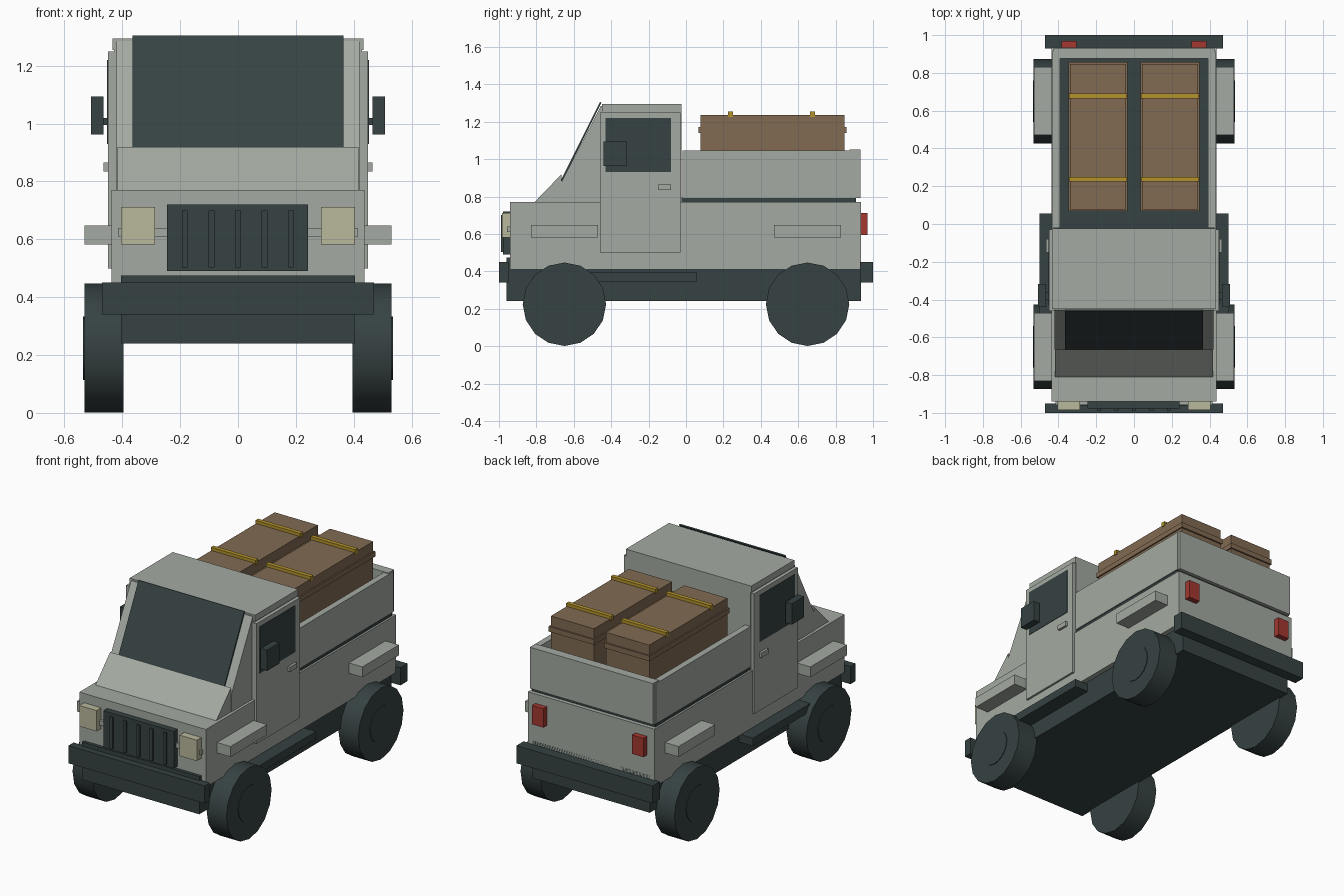
import bpy, bmesh, math
from mathutils import Matrix

cube = bpy.data.objects.get("Cube")
if cube:
    bpy.data.objects.remove(cube, do_unlink=True)


def material(name, r, g, b):
    m = bpy.data.materials.new(name)
    m.use_nodes = True
    m.diffuse_color = (r, g, b, 1)
    m.node_tree.nodes["Principled BSDF"].inputs["Base Color"].default_value = (r, g, b, 1)
    return m


PAINT = material("grey_paint", 0.37, 0.40, 0.36)
DARK = material("dark_trim", 0.037, 0.054, 0.054)
WOOD = material("brown_crate", 0.22, 0.145, 0.085)
STRAP = material("yellow_strap", 0.45, 0.29, 0.025)
LAMP = material("cream_lamp", 0.49, 0.48, 0.33)
RED = material("red_lamp", 0.37, 0.04, 0.03)


def finish(name, bm, mat):
    bmesh.ops.recalc_face_normals(bm, faces=bm.faces)
    mesh = bpy.data.meshes.new(name)
    bm.to_mesh(mesh)
    bm.free()
    mesh.materials.append(mat)
    ob = bpy.data.objects.new(name, mesh)
    bpy.context.collection.objects.link(ob)
    return ob


def box(name, mat, x, y, z):
    """Box from (min, max) ranges."""
    bm = bmesh.new()
    bmesh.ops.create_cube(bm, size=1)
    for v in bm.verts:
        for i, (lo, hi) in enumerate((x, y, z)):
            v.co[i] = hi if v.co[i] > 0 else lo
    return finish(name, bm, mat)


def pair(name, mat, x, y, z):
    """The same box on the left (+x) and the right (-x)."""
    box("left_" + name, mat, x, y, z)
    box("right_" + name, mat, (-x[1], -x[0]), y, z)


def extrude_profile(name, mat, half_width, points):
    """Side profile of (y, z) points extruded across x."""
    bm = bmesh.new()
    face = bm.faces.new([bm.verts.new((-half_width, y, z)) for y, z in points])
    out = bmesh.ops.extrude_face_region(bm, geom=[face])
    for v in out["geom"]:
        if isinstance(v, bmesh.types.BMVert):
            v.co.x = half_width
    return finish(name, bm, mat)


def cylinder(name, mat, x, y, z, radius, depth, sides=16):
    bm = bmesh.new()
    turn = Matrix.Translation((x, y, z)) @ Matrix.Rotation(math.pi / 2, 4, 'Y')
    bmesh.ops.create_cone(bm, cap_ends=True, segments=sides, radius1=radius,
                          radius2=radius, depth=depth, matrix=turn)
    ob = finish(name, bm, mat)
    bpy.ops.object.select_all(action='DESELECT')
    ob.select_set(True)
    bpy.context.view_layer.objects.active = ob
    bpy.ops.object.shade_smooth_by_angle(angle=math.radians(40))


# Chassis, bumpers and steps
box("chassis", DARK, (-0.405, 0.405), (-0.96, 0.935), (0.24, 0.475))
box("front_bumper", DARK, (-0.47, 0.47), (-1, -0.95), (0.34, 0.45))
box("rear_bumper", DARK, (-0.47, 0.47), (0.93, 1), (0.34, 0.45))
pair("step", DARK, (0.39, 0.5), (-0.55, 0.055), (0.345, 0.395))

# Body and cab
box("lower_body", PAINT, (-0.437, 0.437), (-0.94, 0.935), (0.41, 0.77))
extrude_profile("cowl", PAINT, 0.417, [(-0.81, 0.77), (-0.665, 0.92), (-0.665, 0.77)])
extrude_profile("windshield_frame", PAINT, 0.42,
                [(-0.665, 0.77), (-0.665, 0.88), (-0.455, 1.285), (-0.44, 1.285), (-0.44, 0.77)])
extrude_profile("windshield", DARK, 0.365,
                [(-0.67, 0.885), (-0.46, 1.305), (-0.452, 1.301), (-0.662, 0.881)])
box("cab", PAINT, (-0.428, 0.428), (-0.455, -0.025), (0.77, 1.255))
box("roof", PAINT, (-0.433, 0.433), (-0.45, -0.025), (1.255, 1.295))

# Doors with windows, handles and mirrors
pair("door", PAINT, (0.42, 0.45), (-0.46, -0.03), (0.5, 1.25))
pair("door_window", DARK, (0.448, 0.453), (-0.43, -0.08), (0.93, 1.22))
pair("door_handle", PAINT, (0.445, 0.465), (-0.15, -0.08), (0.835, 0.865))
pair("mirror_arm", DARK, (0.445, 0.47), (-0.4, -0.36), (0.995, 1.02))
pair("mirror", DARK, (0.465, 0.508), (-0.44, -0.318), (0.963, 1.093))

# Cargo bed
box("bed_floor", DARK, (-0.425, 0.425), (-0.025, 0.91), (0.77, 0.795))
pair("bed_wall", PAINT, (0.393, 0.432), (-0.02, 0.915), (0.793, 1.045))
box("tailgate", PAINT, (-0.425, 0.425), (0.875, 0.932), (0.793, 1.05))

# Front face
box("front_strip", PAINT, (-0.415, 0.415), (-0.957, -0.935), (0.61, 0.64))
box("grille", DARK, (-0.245, 0.242), (-0.978, -0.935), (0.49, 0.72))
for i in range(5):
    x = (i - 2) * 0.092
    box(f"grille_slat_{i + 1}", DARK, (x - 0.01, x + 0.01), (-0.988, -0.97), (0.502, 0.7))
pair("headlight", LAMP, (0.287, 0.405), (-0.985, -0.935), (0.582, 0.712))
pair("tail_light", RED, (0.305, 0.385), (0.93, 0.97), (0.595, 0.712))

# Wheels and the fender blocks above them
for end, y in (("front", -0.65), ("rear", 0.65)):
    pair(end + "_fender", PAINT, (0.43, 0.53), (y - 0.18, y + 0.18), (0.582, 0.647))
    for side, s in (("left", 1), ("right", -1)):
        cylinder(f"{end}_{side}_wheel", DARK, s * 0.463, y, 0.224, 0.223, 0.136)
        cylinder(f"{end}_{side}_hub", DARK, s * 0.5, y, 0.224, 0.11, 0.07)

# Strapped crates
pair("crate", WOOD, (0.042, 0.34), (0.078, 0.847), (0.795, 1.235))
pair("crate_rim", WOOD, (0.034, 0.348), (0.068, 0.857), (1.14, 1.172))
for i, y in enumerate((0.237, 0.677)):
    pair(f"strap_{i + 1}", STRAP, (0.036, 0.344), (y - 0.013, y + 0.013), (1.225, 1.254))
